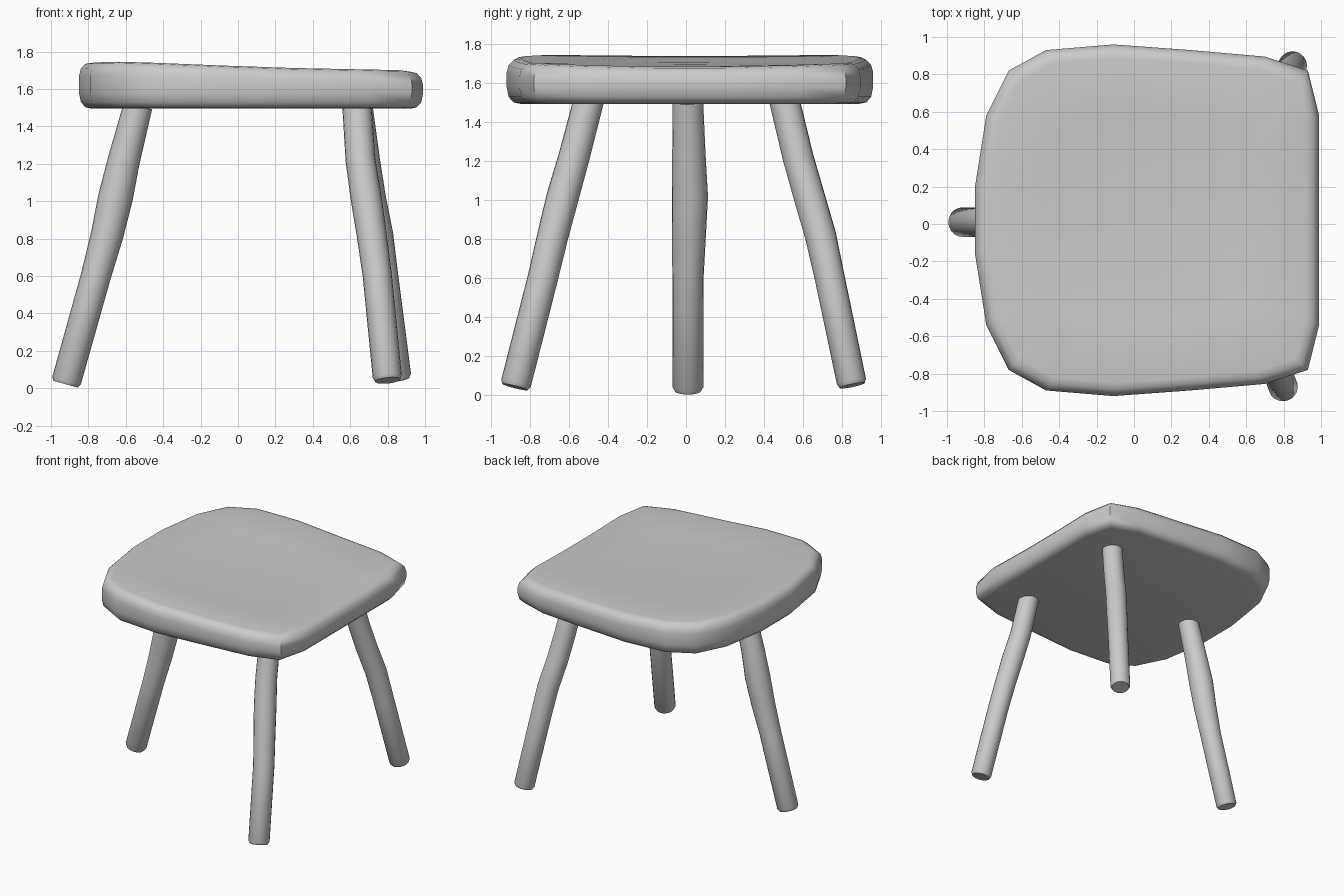
import bpy, bmesh, math
from mathutils import Vector

if "Cube" in bpy.data.objects:
    bpy.data.objects.remove(bpy.data.objects["Cube"])


def finish(bm, name, angle):
    bmesh.ops.recalc_face_normals(bm, faces=bm.faces[:])
    mesh = bpy.data.meshes.new(name)
    bm.to_mesh(mesh)
    bm.free()
    ob = bpy.data.objects.new(name, mesh)
    bpy.context.collection.objects.link(ob)
    bpy.ops.object.select_all(action='DESELECT')
    ob.select_set(True)
    bpy.context.view_layer.objects.active = ob
    bpy.ops.object.shade_smooth_by_angle(angle=math.radians(angle))
    return ob


def bridge(bm, a, b):
    n = len(a)
    for i in range(n):
        bm.faces.new((a[i], a[(i + 1) % n], b[(i + 1) % n], b[i]))


# Seat: half outline mirrored across its centre line
CX, CY = 0.07, 0.02
half = [(-0.85, 0.18), (-0.79, 0.56), (-0.67, 0.80), (-0.47, 0.91), (-0.11, 0.94),
        (0.30, 0.91), (0.70, 0.875), (0.93, 0.80), (0.99, 0.56), (0.99, 0.19)]
outline = [(x, y + CY) for x, y in half] + [(x, CY - y) for x, y in reversed(half)]


def top_z(x, y):
    return 1.70 - 0.035 * x + 0.02 * x * x + 0.03 * (y - CY) ** 2


def seat_ring(bm, inset, bottom=None, drop=0.0):
    k = 1 - inset / 0.92
    ring = []
    for x, y in outline:
        px, py = CX + (x - CX) * k, CY + (y - CY) * k
        z = bottom if bottom is not None else top_z(px, py) - drop
        ring.append(bm.verts.new((px, py, z)))
    return ring


bm = bmesh.new()
rings = [seat_ring(bm, i, bottom=z) for i, z in
         ((0.07, 1.495), (0.035, 1.502), (0.01, 1.53), (0.0, 1.58))]
rings += [seat_ring(bm, i, drop=d) for i, d in
          ((0.0, 0.075), (0.01, 0.035), (0.035, 0.008), (0.07, 0.0), (0.35, 0.0), (0.65, 0.0))]
for a, b in zip(rings, rings[1:]):
    bridge(bm, a, b)
bm.faces.new(rings[0])
bm.faces.new(rings[-1])
finish(bm, "seat", 50)


# Legs: tubes along slightly crooked paths of (x, y, z, radius)
def leg(name, path, sides=20):
    bm = bmesh.new()
    pts = [Vector(p[:3]) for p in path]
    rad = [p[3] for p in path]
    # softened foot edge
    axis = (pts[1] - pts[0]).normalized()
    pts.insert(1, pts[0] + axis * 0.02)
    rad.insert(0, rad[0] * 0.86)
    rings = []
    for i, p in enumerate(pts):
        t = (pts[min(i + 1, len(pts) - 1)] - pts[max(i - 1, 0)]).normalized()
        u = Vector((0, 1, 0)).cross(t).normalized()
        v = t.cross(u)
        rings.append([bm.verts.new(p + rad[i] * (math.cos(a) * u + math.sin(a) * v))
                      for a in (2 * math.pi * k / sides for k in range(sides))])
    for a, b in zip(rings, rings[1:]):
        bridge(bm, a, b)
    bm.faces.new(rings[0])
    bm.faces.new(rings[-1])
    finish(bm, name, 40)


leg("left_leg", [(-0.922, 0.01, 0.022, 0.079), (-0.76, 0.01, 0.60, 0.080),
                 (-0.70, 0.015, 0.82, 0.087), (-0.655, 0.02, 1.02, 0.093),
                 (-0.61, 0.015, 1.22, 0.086), (-0.535, 0.01, 1.51, 0.078)])
leg("front_right_leg", [(0.80, -0.877, 0.042, 0.078), (0.745, -0.735, 0.60, 0.078),
                        (0.715, -0.683, 0.82, 0.080), (0.685, -0.632, 1.02, 0.083),
                        (0.655, -0.575, 1.22, 0.080), (0.635, -0.497, 1.52, 0.078)])
leg("back_right_leg", [(0.852, 0.853, 0.05, 0.076), (0.78, 0.738, 0.60, 0.077),
                       (0.75, 0.690, 0.82, 0.080), (0.71, 0.632, 1.02, 0.080),
                       (0.68, 0.575, 1.22, 0.079), (0.64, 0.503, 1.52, 0.078)])
